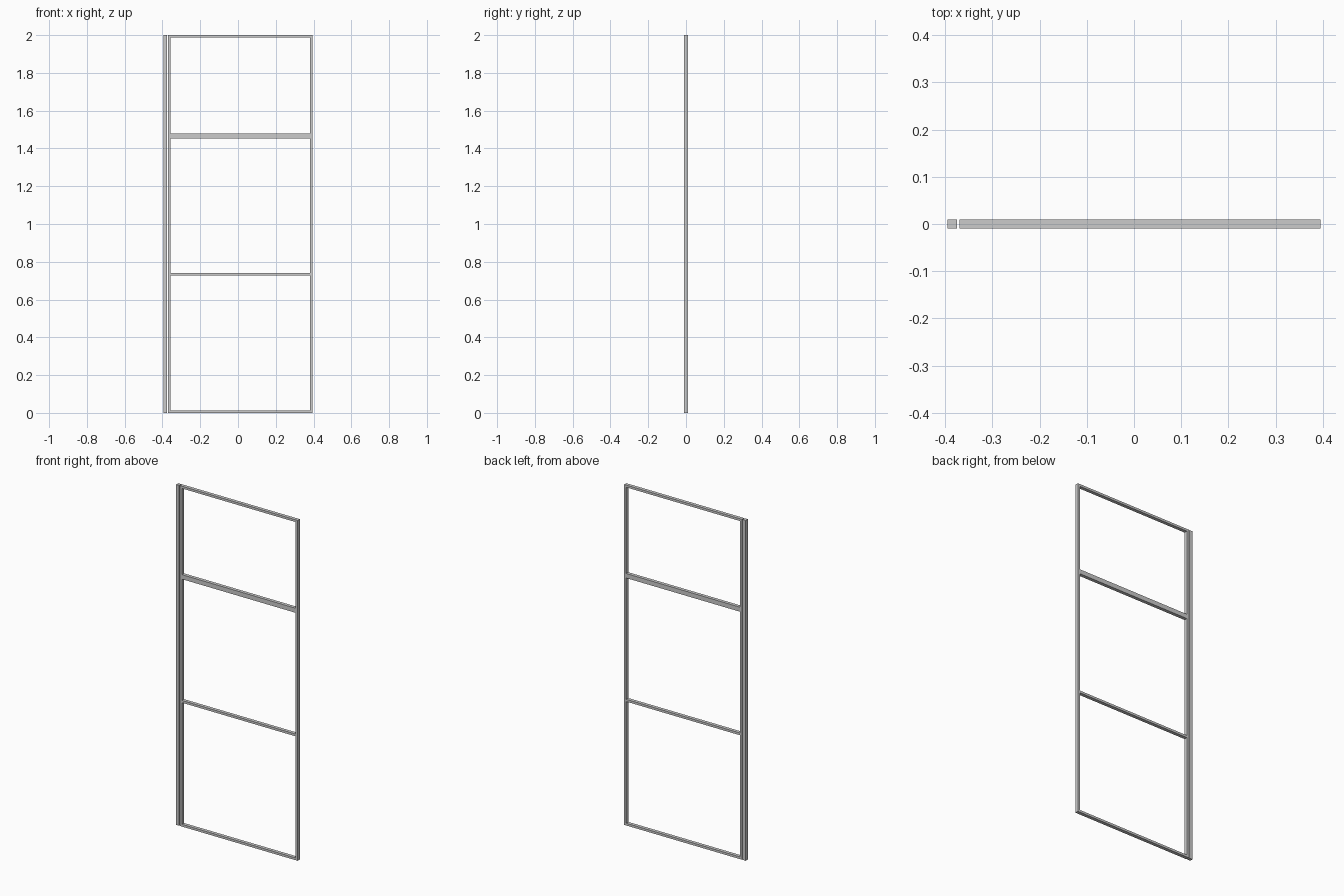
import bpy

if "Cube" in bpy.data.objects:
    bpy.data.objects.remove(bpy.data.objects["Cube"])

DEPTH = 0.02      # front-to-back size of every tube
TUBE = 0.0133     # face width of the frame tubes
HEIGHT = 2.0
LEFT, RIGHT = -0.37, 0.395   # outer edges of the framed panel


def bar(name, x0, x1, z0, z1):
    """Rectangular bar centred on y = 0."""
    bpy.ops.mesh.primitive_cube_add(size=1, location=((x0 + x1) / 2, 0, (z0 + z1) / 2))
    ob = bpy.context.object
    ob.name = name
    ob.scale = (x1 - x0, DEPTH, z1 - z0)
    bpy.ops.object.transform_apply(location=False, rotation=False, scale=True)
    return ob


# free-standing square post beside the frame
bar("hinge_post", -0.395, -0.3755, 0, HEIGHT)

# frame uprights
bar("left_stile", LEFT, LEFT + TUBE, 0, HEIGHT)
bar("right_stile", RIGHT - TUBE, RIGHT, 0, HEIGHT)

# horizontal rails between the uprights: name, centre height, face height
rails = [
    ("bottom_rail", TUBE / 2, TUBE),
    ("middle_rail", 0.7345, TUBE),
    ("double_rail", 1.467, 2 * TUBE),
    ("top_rail", HEIGHT - TUBE / 2, TUBE),
]
for name, z, h in rails:
    bar(name, LEFT + TUBE, RIGHT - TUBE, z - h / 2, z + h / 2)
